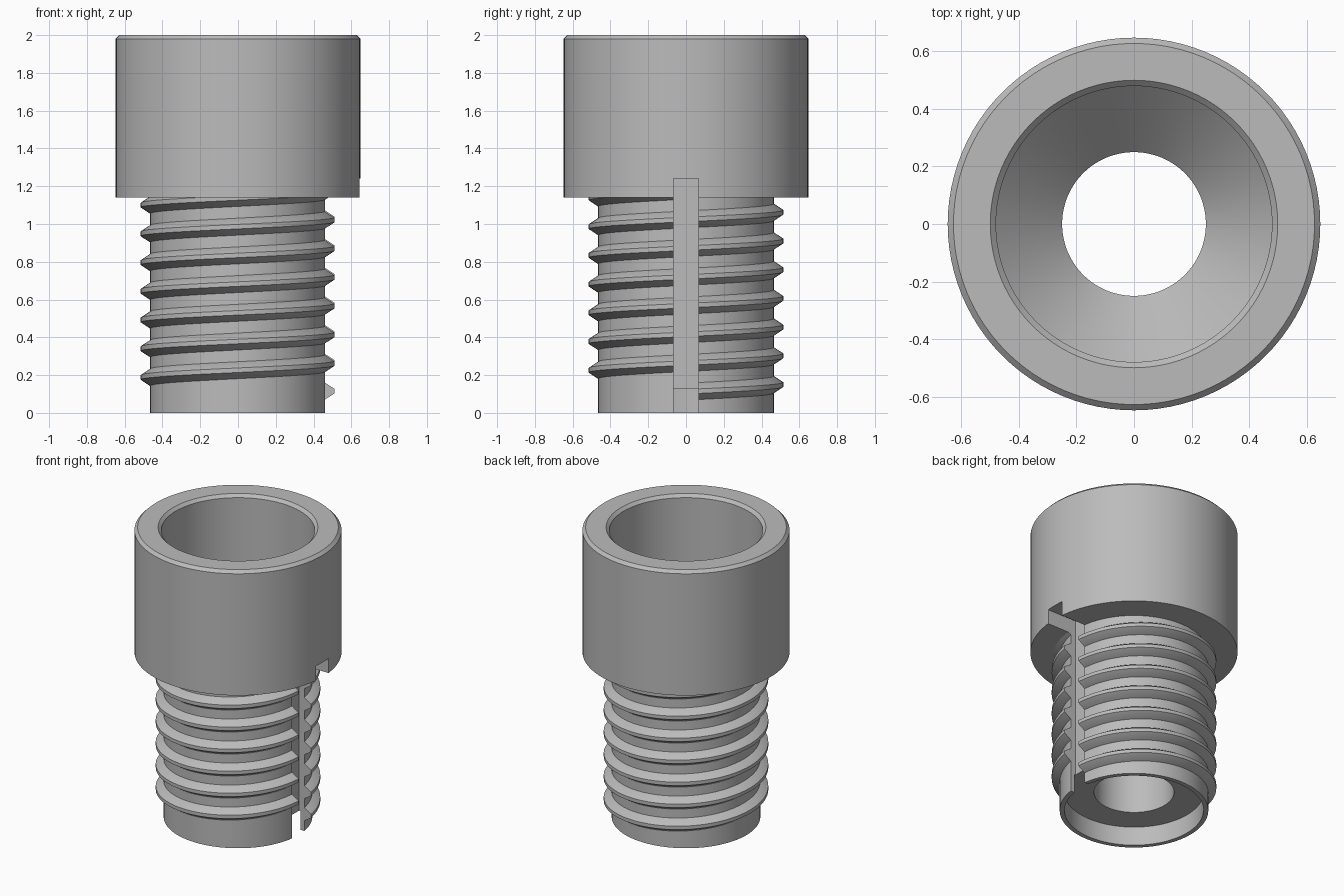
import bpy, bmesh, math

cube = bpy.data.objects.get("Cube")
if cube:
    bpy.data.objects.remove(cube, do_unlink=True)

grey = bpy.data.materials.new("plain_grey")
grey.use_nodes = True
GREY = (0.5, 0.5, 0.5, 1)
grey.diffuse_color = GREY
grey.node_tree.nodes["Principled BSDF"].inputs["Base Color"].default_value = GREY

SEGMENTS = 96
PITCH = 0.152
CORE, CREST = 0.465, 0.515
SLOT_FLOOR, SLOT_HALF, SLOT_TOP = 0.42, 0.067, 1.24


def skin(name, rings, closed):
    """Join successive profile loops into a solid; cap the ends if open."""
    bm = bmesh.new()
    loops = [[bm.verts.new(p) for p in ring] for ring in rings]
    n = len(loops[0])
    pairs = list(zip(loops, loops[1:]))
    if closed:
        pairs.append((loops[-1], loops[0]))
    else:
        bm.faces.new(loops[0])
        bm.faces.new(loops[-1])
    for a, b in pairs:
        for i in range(n):
            j = (i + 1) % n
            bm.faces.new((a[i], a[j], b[j], b[i]))
    bmesh.ops.recalc_face_normals(bm, faces=bm.faces)
    mesh = bpy.data.meshes.new(name)
    bm.to_mesh(mesh)
    bm.free()
    obj = bpy.data.objects.new(name, mesh)
    bpy.context.collection.objects.link(obj)
    mesh.materials.append(grey)
    return obj


def ring(profile, angle, lift=0.0):
    return [(r * math.cos(angle), r * math.sin(angle), z + lift) for r, z in profile]


# Hollow body: recessed foot, threaded core, wide chamfered head, funnel bore
body_profile = [
    (0.435, 0), (CORE, 0), (CORE, 1.14), (0.648, 1.14), (0.648, 1.98), (0.628, 2),
    (0.5, 2), (0.48, 1.98), (0.48, 1.38), (0.25, 1.15), (0.25, 0.13), (0.435, 0.13),
]
step = 2 * math.pi / SEGMENTS
body = skin("socket_body", [ring(body_profile, i * step) for i in range(SEGMENTS)], True)

# Right-handed helical thread starting at the slot
thread_profile = [(0.445, -0.05), (CORE, -0.045), (CREST, -0.012),
                  (CREST, 0.012), (CORE, 0.045), (0.445, 0.05)]
TURNS = 7
thread = skin("screw_thread",
              [ring(thread_profile, i * step, 0.112 + PITCH * i / SEGMENTS)
               for i in range(TURNS * SEGMENTS + 1)], False)

# Keyway slot along the +x side, running up into the head
bpy.ops.mesh.primitive_cube_add(size=1)
cutter = bpy.context.object
cutter.name = "slot_cutter"
cutter.hide_render = True
cutter.scale = (0.5, 2 * SLOT_HALF, SLOT_TOP + 0.2)
cutter.location = (SLOT_FLOOR + 0.25, 0, (SLOT_TOP - 0.2) / 2)

for obj in (body, thread):
    cut = obj.modifiers.new("slot", "BOOLEAN")
    cut.operation = "DIFFERENCE"
    cut.solver = "EXACT"
    cut.object = cutter
    bpy.ops.object.select_all(action="DESELECT")
    obj.select_set(True)
    bpy.context.view_layer.objects.active = obj
    bpy.ops.object.modifier_apply(modifier=cut.name)
    bpy.ops.object.shade_smooth_by_angle(angle=math.radians(25))

bpy.data.objects.remove(cutter, do_unlink=True)
